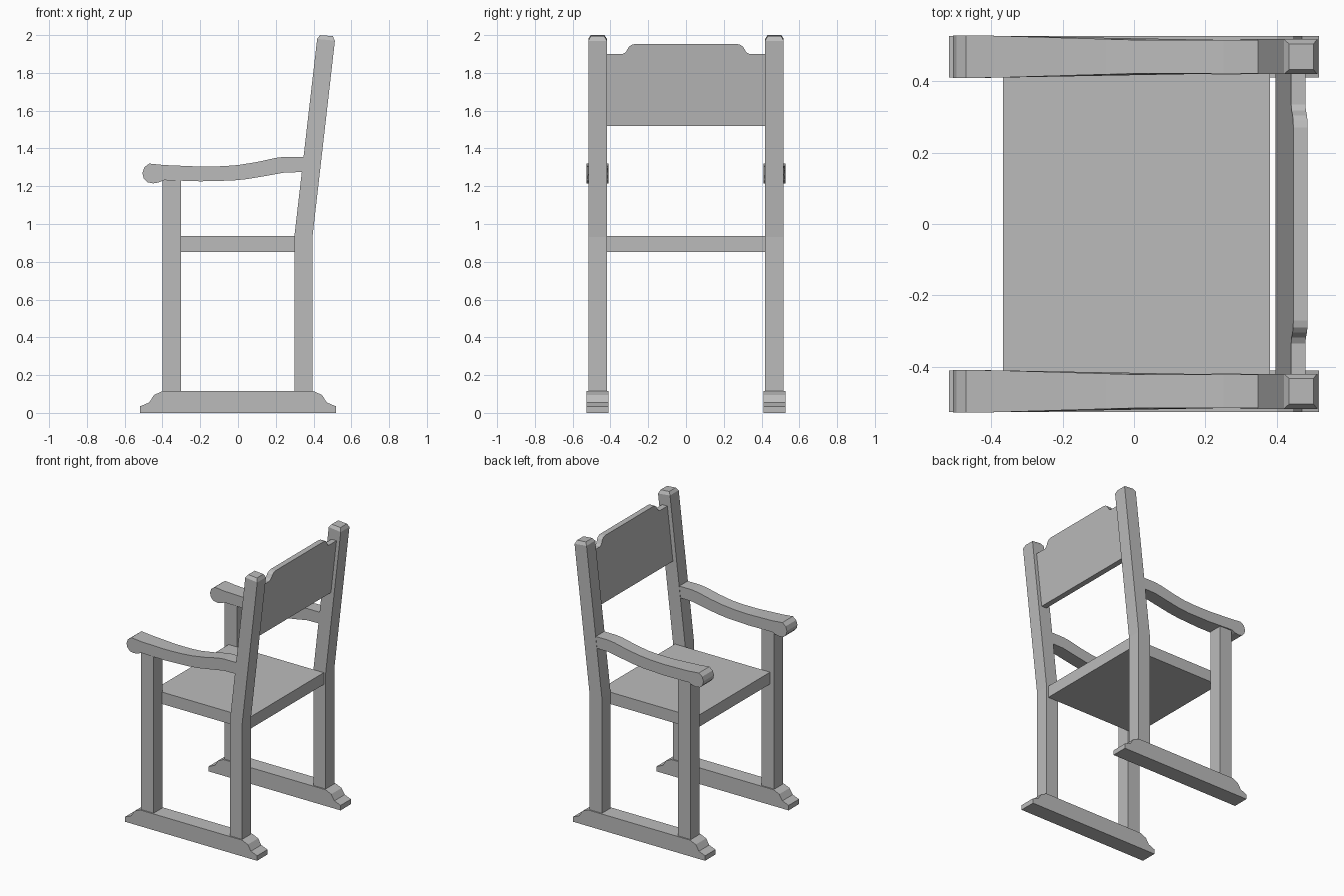
import bpy
import bmesh

cube = bpy.data.objects.get("Cube")
if cube:
    bpy.data.objects.remove(cube, do_unlink=True)

grey = bpy.data.materials.new("plain grey")
grey.use_nodes = True
colour = (0.5, 0.5, 0.5, 1)
grey.diffuse_color = colour
grey.node_tree.nodes["Principled BSDF"].inputs["Base Color"].default_value = colour


def finish(name, bm, mirrored):
    """Turn a bmesh into a flat-shaded object, mirrored across y if asked."""
    bmesh.ops.recalc_face_normals(bm, faces=bm.faces)
    mesh = bpy.data.meshes.new(name)
    bm.to_mesh(mesh)
    bm.free()
    mesh.materials.append(grey)
    obj = bpy.data.objects.new(name, mesh)
    bpy.context.collection.objects.link(obj)
    if mirrored:
        mod = obj.modifiers.new("Mirror", "MIRROR")
        mod.use_axis = (False, True, False)
        mod.use_mirror_merge = False


def slab(name, outline, near, far, place, mirrored=True):
    """Extrude an outline from near to far; place(u, v, depth) gives x, y, z."""
    bm = bmesh.new()
    rings = [[bm.verts.new(place(u, v, d)) for u, v in outline] for d in (near, far)]
    for ring in rings:
        bm.faces.new(ring)
    n = len(outline)
    for i in range(n):
        j = (i + 1) % n
        bm.faces.new((rings[0][i], rings[0][j], rings[1][j], rings[1][i]))
    finish(name, bm, mirrored)


def post(name, sections, y=0.468):
    """Loft a square post through sections (z, x, half depth, half width, slope)."""
    bm = bmesh.new()
    rings = []
    for z, x, hx, hy, slope in sections:
        rings.append([bm.verts.new((x + sx * hx, y + sy * hy, z - slope * sx * hx))
                      for sx, sy in ((-1, -1), (1, -1), (1, 1), (-1, 1))])
    bm.faces.new(rings[0])
    bm.faces.new(rings[-1])
    for low, high in zip(rings, rings[1:]):
        for i in range(4):
            j = (i + 1) % 4
            bm.faces.new((low[i], low[j], high[j], high[i]))
    finish(name, bm, True)


def upright(u, v, d):
    return u, d, v


# Runner feet with ogee ends
end = [(0.518, 0), (0.518, 0.035), (0.47, 0.055), (0.445, 0.095), (0.4, 0.115)]
slab("runner_foot", end + [(-x, z) for x, z in reversed(end)], 0.41, 0.526, upright)

# Front legs and raked back posts
post("front_leg", [(0.1, -0.35, 0.049, 0.049, 0), (1.24, -0.35, 0.049, 0.049, 0)])
post("back_post", [(0.1, 0.346, 0.048, 0.049, 0), (0.93, 0.346, 0.048, 0.049, 0),
                   (1.975, 0.466, 0.047, 0.049, 0.11), (1.997, 0.468, 0.034, 0.036, 0.08)])

# Seat board
slab("seat", [(-0.367, 0.853), (0.38, 0.853), (0.38, 0.937), (-0.367, 0.937)],
     -0.42, 0.42, upright, False)

# Armrests: curved outline, wider towards the scrolled front
arm = [(-0.47, 1.32), (-0.39, 1.312), (-0.2, 1.304), (-0.08, 1.306), (0, 1.312),
       (0.1, 1.328), (0.2, 1.35), (0.25, 1.356), (0.36, 1.356),
       (0.36, 1.275), (0.25, 1.273), (0.15, 1.255), (0.05, 1.238), (-0.03, 1.23),
       (-0.2, 1.226), (-0.39, 1.232), (-0.42, 1.22), (-0.45, 1.215), (-0.48, 1.221),
       (-0.5, 1.243), (-0.506, 1.27), (-0.496, 1.3)]


def tapered(u, v, d):
    t = min(max(-u / 0.4, 0), 1)
    return u, 0.468 + d * (0.047 + 0.012 * t), v


slab("armrest", arm, -1, 1, tapered)

# Raked back panel with a raised crest
crest = [(0.425, 1.52), (0.425, 1.9), (0.335, 1.9), (0.318, 1.91), (0.303, 1.937),
         (0.29, 1.948), (0.27, 1.953)]
slab("back_panel", crest + [(-y, z) for y, z in reversed(crest)], -0.02, 0.02,
     lambda u, v, d: (0.416 + d + (v - 1.52) * 0.115, u, v), False)
